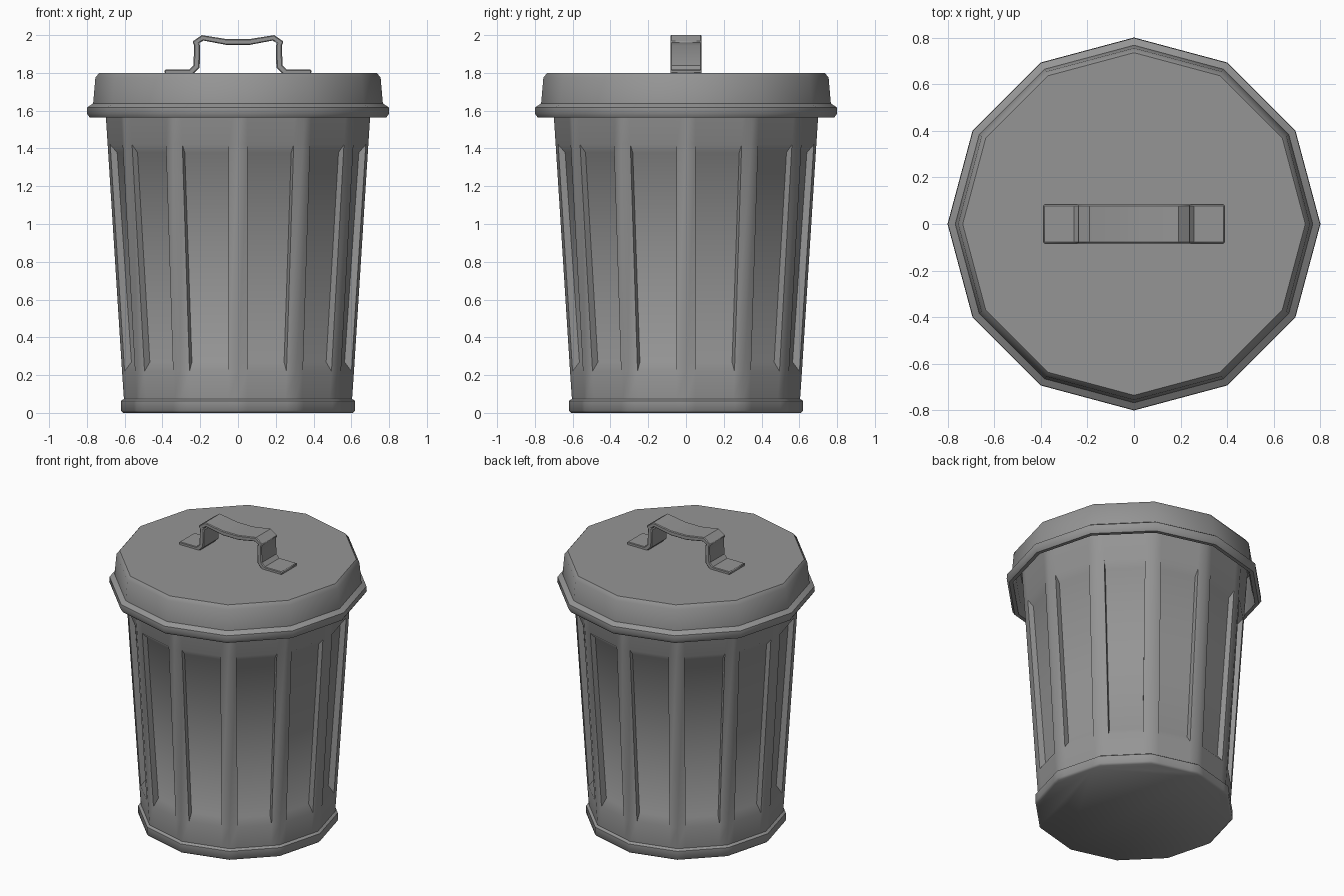
import bpy, bmesh
from math import sin, cos, tau, radians
from mathutils import Vector

if "Cube" in bpy.data.objects:
    bpy.data.objects.remove(bpy.data.objects["Cube"])

SIDES = 12
metal = bpy.data.materials.new("dark_grey")
metal.diffuse_color = (0.3, 0.3, 0.3, 1)
metal.use_nodes = True
metal.node_tree.nodes["Principled BSDF"].inputs["Base Color"].default_value = metal.diffuse_color


def finish(name, bm, angle=40):
    bmesh.ops.recalc_face_normals(bm, faces=bm.faces)
    mesh = bpy.data.meshes.new(name)
    bm.to_mesh(mesh)
    bm.free()
    mesh.materials.append(metal)
    ob = bpy.data.objects.new(name, mesh)
    bpy.context.collection.objects.link(ob)
    bpy.ops.object.select_all(action='DESELECT')
    ob.select_set(True)
    bpy.context.view_layer.objects.active = ob
    bpy.ops.object.shade_smooth_by_angle(angle=radians(angle))
    return ob


def ring(bm, r, z, rib=0):
    """Twelve-sided ring; rib adds a point that far either side of each corner."""
    pts = [Vector((r * cos(tau * i / SIDES), r * sin(tau * i / SIDES), z)) for i in range(SIDES)]
    out = []
    for i, p in enumerate(pts):
        q = pts[(i + 1) % SIDES]
        d = (q - p).normalized() * rib
        out += [p, p + d, q - d] if rib else [p]
    return [bm.verts.new(v) for v in out]


def bridge(bm, a, b):
    n = len(a)
    return [bm.faces.new((a[i], a[(i + 1) % n], b[(i + 1) % n], b[i])) for i in range(n)]


# Body: tapered can with base ring and recessed panels between the corner ribs
bm = bmesh.new()
profile = [(0.608, 0), (0.62, 0.012), (0.62, 0.063), (0.604, 0.074),
           (0.614, 0.22), (0.69, 1.42), (0.713, 1.77)]
rings = [ring(bm, r, z, 0.052) for r, z in profile]
bands = [bridge(bm, a, b) for a, b in zip(rings, rings[1:])]
bm.faces.new(rings[0])
bm.faces.new(rings[-1])
bmesh.ops.recalc_face_normals(bm, faces=bm.faces)
panels = bands[4][1::3]
bmesh.ops.inset_individual(bm, faces=panels, thickness=0.005, depth=-0.037)
for f in panels:
    mid = f.calc_center_median().z
    for v in f.verts:
        v.co.z += 0.043 if v.co.z < mid else -0.04
finish("can_body", bm, 48)

# Lid: hollow cap with a flared rim
bm = bmesh.new()
profile = [(0.735, 1.8), (0.755, 1.775), (0.767, 1.638), (0.798, 1.618), (0.80, 1.585),
           (0.785, 1.563), (0.76, 1.563), (0.745, 1.62), (0.735, 1.775)]
rings = [ring(bm, r, z) for r, z in profile]
for a, b in zip(rings, rings[1:]):
    bridge(bm, a, b)
bm.faces.new(rings[0])
bm.faces.new(rings[-1])
finish("lid", bm)

# Handle: bent strap, half section mirrored in x and extruded across y
outer = [(0.388, 1.817), (0.258, 1.817), (0.236, 1.84), (0.232, 1.945),
         (0.242, 1.965), (0.192, 2.0), (0.06, 1.979)]
inner = [(0.388, 1.796), (0.235, 1.796), (0.203, 1.828), (0.2, 1.945),
         (0.208, 1.957), (0.183, 1.971), (0.06, 1.948)]
bm = bmesh.new()
top = outer + [(-x, z) for x, z in reversed(outer)]
low = inner + [(-x, z) for x, z in reversed(inner)]
rows = [[bm.verts.new((x, y, z)) for x, z in path]
        for path, y in ((top, -0.083), (top, 0.083), (low, 0.083), (low, -0.083))]
for k in range(4):
    a, b = rows[k], rows[(k + 1) % 4]
    for i in range(len(a) - 1):
        bm.faces.new((a[i], a[i + 1], b[i + 1], b[i]))
for end in (0, -1):
    bm.faces.new([r[end] for r in rows])
handle = finish("lid_handle", bm, 30)
bev = handle.modifiers.new("soft_edges", 'BEVEL')
bev.width = 0.005
bev.segments = 1
bev.limit_method = 'ANGLE'
bev.angle_limit = radians(75)
